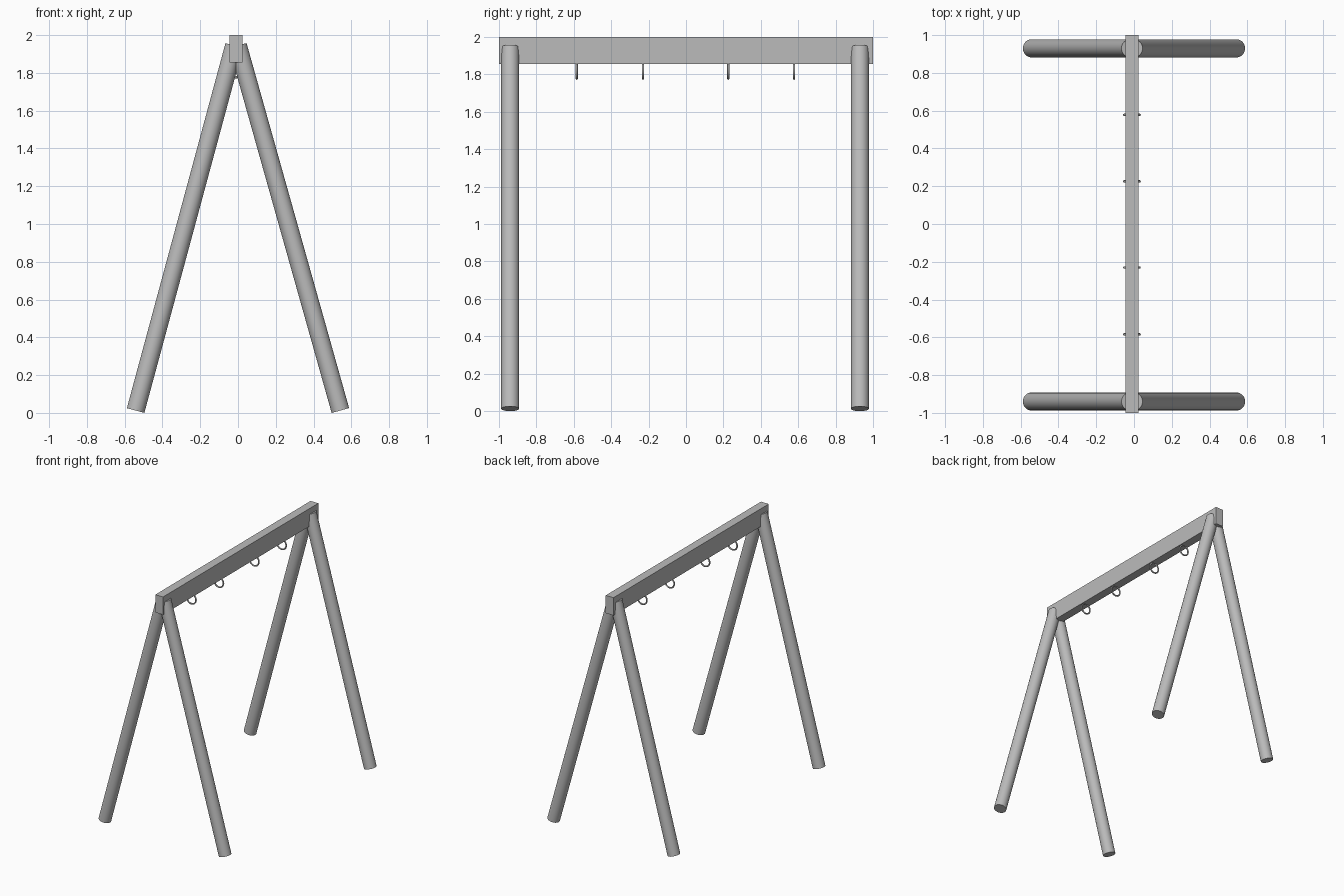
import bpy
from mathutils import Vector

cube = bpy.data.objects.get("Cube")
if cube:
    bpy.data.objects.remove(cube, do_unlink=True)

LEG_RADIUS = 0.048
BEAM_X = -0.011

grey = bpy.data.materials.new("plain_grey")
grey.use_nodes = True
grey.diffuse_color = (0.5, 0.5, 0.5, 1)
grey.node_tree.nodes["Principled BSDF"].inputs["Base Color"].default_value = grey.diffuse_color


def finish(name, smooth=True):
    """Name the active object, colour it and shade it."""
    obj = bpy.context.object
    obj.name = name
    obj.data.materials.append(grey)
    if smooth:
        bpy.ops.object.shade_smooth_by_angle()
    return obj


def pole(name, foot, head):
    """Round post with square-cut ends running from foot to head."""
    foot, head = Vector(foot), Vector(head)
    axis = head - foot
    bpy.ops.mesh.primitive_cylinder_add(
        vertices=32, radius=LEG_RADIUS, depth=axis.length,
        location=(foot + head) / 2,
        rotation=axis.to_track_quat('Z', 'Y').to_euler())
    return finish(name)


# Top beam
bpy.ops.mesh.primitive_cube_add(size=1, location=(BEAM_X, 0, 1.9275))
bpy.context.object.scale = (0.07, 2, 0.145)
bpy.ops.object.transform_apply(location=False, rotation=False, scale=True)
finish("top_beam", smooth=False)

# Two pairs of splayed legs
for end, y in (("front", -0.94), ("back", 0.93)):
    pole(end + "_right_leg", (-0.542, y, 0.0125), (-0.02, y, 1.945))
    pole(end + "_left_leg", (0.542, y, 0.0125), (-0.001, y, 1.945))

# Swing rings hanging from the underside of the beam
for i, y in enumerate((-0.584, -0.23, 0.226, 0.578)):
    bpy.ops.mesh.primitive_torus_add(
        major_segments=32, minor_segments=12,
        major_radius=0.041, minor_radius=0.006,
        location=(BEAM_X, y, 1.818), rotation=(1.5708, 0, 0))
    finish(f"swing_ring_{i + 1}")
